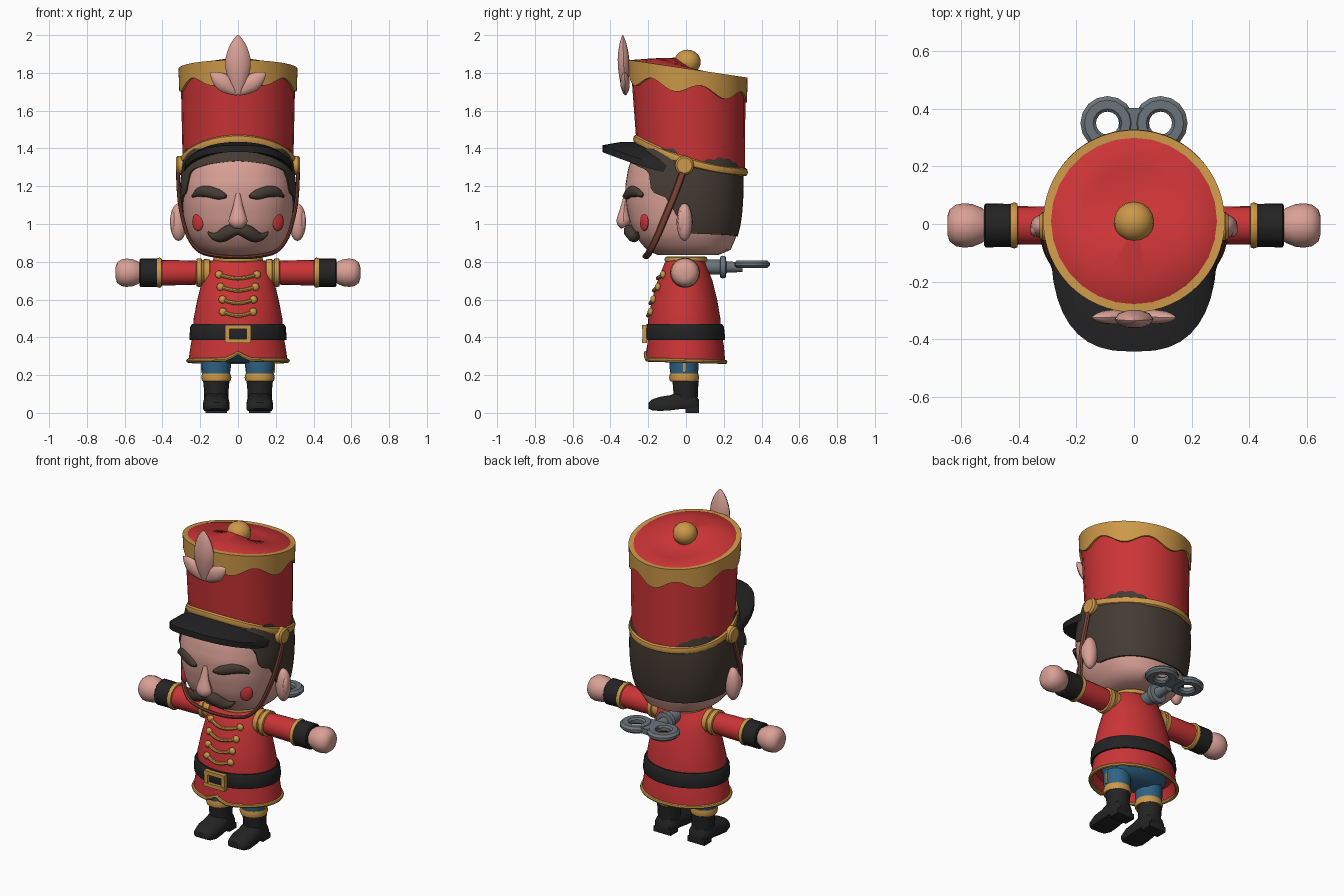
import bpy, bmesh, math
from mathutils import Vector, Matrix

if "Cube" in bpy.data.objects:
    bpy.data.objects.remove(bpy.data.objects["Cube"])

def mat(name, hexcol):
    m = bpy.data.materials.new(name)
    c = [int(hexcol[i:i + 2], 16) / 255 for i in (0, 2, 4)]
    m.diffuse_color = [((v + 0.055) / 1.055) ** 2.4 for v in c] + [1]
    m.use_nodes = True
    m.node_tree.nodes["Principled BSDF"].inputs["Base Color"].default_value = m.diffuse_color
    return m

RED, GOLD, SKIN = mat("red", "CB3436"), mat("gold", "CC9848"), mat("skin", "DAA196")
BLACK, HAIR, STRAP = mat("black", "232323"), mat("dark_brown", "453B33"), mat("strap_brown", "7F4738")
BLUE, STEEL = mat("blue", "2F6385"), mat("steel", "6C757B")
TAU = math.tau

def finish(name, bm, m):
    bmesh.ops.recalc_face_normals(bm, faces=bm.faces)
    me = bpy.data.meshes.new(name)
    bm.to_mesh(me)
    bm.free()
    me.materials.append(m)
    ob = bpy.data.objects.new(name, me)
    bpy.context.collection.objects.link(ob)
    return ob

def grid(name, rows, m, caps=True, loop=False):
    """Skin a list of closed rings; loop joins the last ring to the first."""
    bm = bmesh.new()
    vs = [[bm.verts.new(p) for p in r] for r in rows]
    n = len(vs[0])
    for a, b in zip(vs, vs[1:] + ([vs[0]] if loop else [])):
        for i in range(n):
            j = (i + 1) % n
            bm.faces.new((a[i], a[j], b[j], b[i]))
    if caps and not loop:
        bm.faces.new(vs[0])
        bm.faces.new(vs[-1])
    return finish(name, bm, m)

def smooth_path(pts, k, loop):
    """Catmull-Rom through tuples of any length."""
    n, out = len(pts), []
    g = lambda i: pts[i % n] if loop else pts[max(0, min(n - 1, i))]
    for i in range(n if loop else n - 1):
        for s in range(k):
            t = s / k
            out.append([0.5 * (2 * b + (c - a) * t + (2 * a - 5 * b + 4 * c - d) * t * t
                               + (3 * b - a - 3 * c + d) * t ** 3)
                        for a, b, c, d in zip(g(i - 1), g(i), g(i + 1), g(i + 2))])
    return out if loop else out + [list(pts[-1])]

def sweep(name, pts, m, k=4, n=10, up=(0, 0, 1), loop=False):
    """Tube through (x, y, z, width, height) points."""
    pts = smooth_path(pts, k, loop)
    P, N, rows = [Vector(p[:3]) for p in pts], len(pts), []
    for i, p in enumerate(pts):
        a, b = (P[i - 1], P[(i + 1) % N]) if loop else (P[max(0, i - 1)], P[min(N - 1, i + 1)])
        t = (b - a).normalized()
        side = t.cross(Vector(up)).normalized()
        nor = side.cross(t)
        rows.append([P[i] + side * max(p[3], .001) * math.cos(TAU * j / n)
                     + nor * max(p[4], .001) * math.sin(TAU * j / n) for j in range(n)])
    return grid(name, rows, m, loop=loop)

def lathe(name, prof, m, at=(0, 0, 0), axis='Z', n=20):
    """Revolve (radius, distance) pairs round an axis."""
    rows = []
    for r, d in prof:
        ring = [(r * math.cos(TAU * i / n), r * math.sin(TAU * i / n)) for i in range(n)]
        rows.append([Vector(at) + Vector({'X': (d, u, v), 'Y': (u, d, v), 'Z': (u, v, d)}[axis]) for u, v in ring])
    return grid(name, rows, m)

def ball(name, at, size, m, rot=0, seg=16):
    bm = bmesh.new()
    bmesh.ops.create_uvsphere(bm, u_segments=seg, v_segments=seg // 2 + 2, radius=1)
    bm.transform(Matrix.Translation(at) @ Matrix.Rotation(rot, 4, 'Z') @ Matrix.Diagonal((*size, 1)))
    return finish(name, bm, m)

def box(name, at, size, m):
    bm = bmesh.new()
    bmesh.ops.create_cube(bm, size=1)
    bm.transform(Matrix.Translation(at) @ Matrix.Diagonal((*size, 1)))
    return finish(name, bm, m)

# Profiles: (z, half width, front y, back y)
HEAD = [(.835, .15, -.15, .17), (.86, .205, -.205, .235), (.93, .26, -.265, .265), (1.0, .283, -.295, .283),
        (1.1, .296, -.316, .294), (1.2, .3, -.322, .297), (1.3, .29, -.305, .294), (1.4, .275, -.265, .275)]
COAT = [(.82, .11, -.09, .09), (.79, .165, -.115, .105), (.7, .19, -.15, .14), (.6, .215, -.18, .165),
        (.5, .235, -.2, .182), (.42, .238, -.2, .187), (.36, .25, -.205, .2), (.285, .263, -.213, .208)]

def dims(prof, z):
    prof = sorted(prof)
    z = max(prof[0][0], min(prof[-1][0], z))
    for a, b in zip(prof, prof[1:]):
        if z <= b[0]:
            t = (z - a[0]) / (b[0] - a[0])
            return [u + (v - u) * t for u, v in zip(a[1:], b[1:])]

def surf(prof, th, z, off=0, e=1.0):
    rx, yf, yb = dims(prof, z)
    s, c = math.sin(th), math.cos(th)
    f = lambda v: math.copysign(abs(v) ** e, v)
    return Vector(((rx + off) * f(s), (yf + yb) / 2 - ((yb - yf) / 2 + off) * f(c), z))

def front_y(prof, x, z, e=1.0):
    rx, yf, yb = dims(prof, z)
    s = min(1, abs(x) / rx) ** (1 / e)
    return (yf + yb) / 2 - (yb - yf) / 2 * math.sqrt(1 - s * s) ** e

ANG = [TAU * i / 48 for i in range(48)]
E = .86

# Head and hair cap
grid("head", [[surf(HEAD, t, .835 + .565 * i / 20, 0, E) for t in ANG] for i in range(21)], SKIN)
LINE = [(0, 1.335), (30, 1.315), (50, 1.29), (56, 1.27), (61, 1.17), (76, 1.14), (84, 1.05), (91, .95), (180, .935)]
def hairline(t):
    d = math.degrees(min(t, TAU - t))
    for (a, u), (b, v) in zip(LINE, LINE[1:]):
        if d <= b + 1e-6:
            return u + (v - u) * (d - a) / (b - a)
ANG2 = [TAU * i / 96 for i in range(96)]
grid("hair", [[surf(HEAD, t, (h := hairline(t)) + (1.4 - h) * max(0, i - 1) / 10, 0 if i == 0 else .008, E)
               for t in ANG2] for i in range(12)], HAIR)

# Face
def face(x, z, out, a, b):
    return (x, front_y(HEAD, x, z, E) - out, z, a, b)
sweep("nose", [(0, -.315, 1.16, .012, .012), (0, -.328, 1.08, .03, .022), (0, -.33, 1.015, .05, .04),
               (0, -.32, .985, .03, .025)], SKIN, up=(0, -1, 0))
for s in (-1, 1):
    sweep("eyebrow", [face(s * x, z, .003, w, .018) for x, z, w in
                      ((.06, 1.145, .008), (.1, 1.155, .026), (.16, 1.172, .03), (.205, 1.168, .025), (.235, 1.15, .008))],
          HAIR, up=(0, -1, 0))
    sweep("moustache", [face(s * x, z, .02, w, d) for x, z, w, d in
                        ((-.005, .968, .022, .025), (.04, .962, .036, .033), (.09, .935, .033, .03),
                         (.13, .935, .018, .018), (.16, .957, .004, .005))], HAIR, up=(0, -1, 0))
    ball("cheek", (s * .212, front_y(HEAD, .212, 1.01, E), 1.01), (.036, .014, .047), RED, s * .6)
    ball("ear", (s * .315, -.008, 1.01), (.045, .042, .1), SKIN)
    ball("inner_ear", (s * .342, -.022, 1.015), (.018, .022, .055), SKIN)

# Chin strap and its round studs
side = [(.318, -.015, 1.28), (.314, -.055, 1.17), (.3, -.1, 1.06), (.262, -.155, .93), (.2, -.192, .855), (.1, -.21, .83)]
pts = [(x, y, z, .01, .018) for x, y, z in side]
sweep("chin_strap", pts + [(0, -.215, .825, .01, .018)] + [(-p[0], *p[1:]) for p in reversed(pts)], STRAP, n=8,
      up=(0, -1, .4))
for s in (-1, 1):
    lathe("strap_stud", [(.05, s * .28), (.05, s * .318), (.04, s * .328)], GOLD, (0, -.008, 1.31), 'X')

# Tall hat
zbot = lambda c: 1.325 + .0875 * c + .0375 * c * c
ztop = lambda c: 1.822 + .047 * c
def hat(t, u, off=0, dz=0):
    c, r = math.cos(t), .293 + .011 * u
    return Vector(((r + off) * math.sin(t), .024 - .014 * u - (r - .005 + .006 * u + off) * c,
                   zbot(c) + (ztop(c) - zbot(c)) * u + dz))
HA = [TAU * i / 28 for i in range(28)]
rows = [[hat(t, u) for t in HA] for u in (0, .25, .5, .75, .97)]
rows += [[hat(t, 1, o, dz) for t in HA] for o, dz in ((-.016, 0), (-.12, .008), (-.25, .012))]
grid("hat", rows, RED)
BA = [TAU * i / 84 for i in range(84)]
def band(t, off, low):
    return hat(t, 1, off, -(.105 - .026 * math.cos(7 * t)) if low else 0)
grid("hat_band", [[band(t, o, l) for t in BA] for o, l in ((-.01, 1), (.008, 1), (.011, 0), (-.018, 0))],
     GOLD, loop=True)
sweep("hat_trim", [(*hat(t, 0, .002), .014, .022) for t in HA], GOLD, k=2, n=8, loop=True)
ball("hat_knob", (0, .008, 1.858), (.07, .07, .065), GOLD)

# Visor
rows = []
for i in range(-10, 11):
    a = math.pi / 2 * i / 10
    s, c = math.sin(a), math.cos(a)
    f = lambda v: math.copysign(abs(v) ** .75, v)
    inn, out = Vector((.275 * s, .02 - .27 * c, zbot(c) - .015)), Vector((.29 * f(s), -.03 - .413 * f(c), 1.295 + .122 * c))
    dn = Vector((0, 0, -.036))
    rows.append([inn, (inn + out) / 2 + Vector((0, 0, .008 * c)), out, out + dn, inn + dn * 1.4])
grid("visor", rows, BLACK)

# Plume
def leaf(base, tip, w, d):
    b, t = Vector(base), Vector(tip)
    sweep("plume", [(*b.lerp(t, u), w * k, d * k) for u, k in
                    ((0, .25), (.15, .62), (.4, .97), (.6, 1), (.8, .72), (.93, .36), (1, .05))], SKIN, k=2, up=(0, -1, 0))
leaf((0, -.325, 1.69), (0, -.335, 2.0), .066, .032)
for s in (-1, 1):
    leaf((0, -.32, 1.69), (s * .145, -.325, 1.8), .045, .025)

# Coat with a notched hem
def hem(t):
    p = surf(COAT, t, .285)
    p.z = .276 + .006 * math.cos(t) + (.035 * max(0, 1 - abs(p.x) / .06) if math.cos(t) > 0 else 0)
    return p
rows = [[surf(COAT, t, r[0]) for t in ANG] for r in COAT[:-1]] + [[hem(t) for t in ANG]]
rows.append([surf(COAT, t, .34, -.02) for t in ANG])
grid("coat", rows, RED)
sweep("coat_hem", [(*hem(t), .011, .011) for t in ANG], GOLD, k=1, n=8, loop=True)
sweep("collar", [(.118 * math.sin(t), -.1 * math.cos(t), .812, .014, .016) for t in ANG], GOLD, k=1, n=8, loop=True)
grid("belt", [[surf(COAT, t, z, o) for t in ANG] for z, o in
              ((.385, -.01), (.385, .01), (.4, .016), (.455, .016), (.47, .008), (.47, -.01))], BLACK)
for s in (-1, 1):
    box("buckle_side", (s * .058, -.219, .418), (.024, .024, .096), GOLD)
    box("buckle_bar", (0, -.222, .418 + s * .037), (.14, .024, .022), GOLD)

# Braided fastenings with buttons
for z, w in ((.732, .1), (.667, .092), (.6, .082), (.535, .08)):
    sweep("braid", [(x * w, front_y(COAT, x * w, z - d) - .005, z - d, .01, .01) for x, d in
                    ((-1, 0), (-.5, .014), (0, .02), (.5, .014), (1, 0))], GOLD, n=8)
    for s in (-1, 1):
        ball("button", (s * w, front_y(COAT, w, z) - .006, z), (.021, .016, .021), GOLD, seg=12)

for s in (-1, 1):
    # Arms
    X = lambda prof: [(r, s * d) for r, d in prof]
    at = (0, -.005, .742)
    lathe("sleeve", X([(.05, .1), (.062, .18), (.066, .3), (.067, .415)]), RED, at, 'X')
    lathe("epaulette", X([(.055, .14), (.071, .15), (.073, .18), (.068, .183), (.068, .19), (.075, .193),
                          (.074, .218), (.06, .222)]), GOLD, at, 'X')
    lathe("cuff_ring", X([(.06, .402), (.076, .405), (.08, .415), (.076, .428), (.06, .431)]), GOLD, at, 'X')
    lathe("cuff", X([(.07, .425), (.075, .43), (.076, .515), (.068, .521), (.05, .515)]), BLACK, at, 'X')
    lathe("hand", X([(.045, .505), (.062, .53), (.074, .56), (.077, .59), (.072, .618), (.055, .64), (.03, .648)]),
          SKIN, at, 'X', 14)

    # Legs
    lx = s * .115
    lathe("trouser_leg", [(.07, .19), (.077, .24), (.078, .34)], BLUE, (lx, -.01, 0))
    box("trouser_stripe", (lx + s * .077, -.01, .25), (.008, .014, .07), GOLD)
    lathe("boot_band", [(.06, .166), (.075, .168), (.08, .188), (.075, .208), (.06, .21)], GOLD, (lx, -.01, 0))
    lathe("boot_shaft", [(.06, .03), (.064, .08), (.066, .13), (.07, .17)], BLACK, (lx, -.002, 0))
    foot = []
    for y, w, z0, z1 in ((.068, .045, .025, .07), (.05, .06, .02, .1), (-.03, .066, .02, .12), (-.08, .069, .014, .096),
                         (-.14, .07, .01, .086), (-.18, .058, .014, .072), (-.198, .035, .022, .055)):
        foot.append([(lx + w * u, y, z0 + (z1 - z0) * v) for u, v in
                     ((-.9, 0), (.9, 0), (1, .15), (1, .5), (.8, .82), (.4, .98), (-.4, .98), (-.8, .82), (-1, .5), (-1, .15))])
    grid("boot_foot", foot, BLACK)
    box("boot_heel", (lx, .033, .016), (.116, .07, .032), BLACK)

# Hips under the skirt
grid("trouser_seat", [[(rx * math.sin(t), -.005 - ry * math.cos(t), z) for t in ANG]
                      for z, rx, ry in ((.265, .12, .06), (.285, .18, .09), (.31, .2, .12), (.345, .21, .14))], BLUE)

# Wind-up key
lathe("key_shaft", [(.04, .08), (.04, .18), (.03, .22), (.027, .3)], STEEL, (0, 0, .772), 'Y', 14)
lathe("key_collar", [(.03, .178), (.058, .182), (.062, .195), (.058, .21), (.03, .214)], STEEL, (0, 0, .772), 'Y', 14)
box("key_bridge", (0, .338, .787), (.1, .13, .034), STEEL)
for s in (-1, 1):
    lathe("key_bow", [(.04, -.01), (.05, -.02), (.08, -.02), (.094, -.007), (.094, .007), (.08, .02), (.05, .02),
                      (.04, .01), (.04, -.01)], STEEL, (s * .092, .35, .787), 'Z', 16)
    ob = bpy.context.view_layer.objects
for ob in bpy.data.objects:
    if ob.name.startswith("key_bow"):
        # leave the ring open by removing the two end caps
        bm = bmesh.new()
        bm.from_mesh(ob.data)
        bmesh.ops.delete(bm, geom=[f for f in bm.faces if len(f.verts) > 4], context='FACES_ONLY')
        bmesh.ops.remove_doubles(bm, verts=bm.verts, dist=1e-5)
        bmesh.ops.recalc_face_normals(bm, faces=bm.faces)
        bm.to_mesh(ob.data)
        bm.free()
    ob.select_set(True)
    bpy.context.view_layer.objects.active = ob
bpy.ops.object.shade_smooth_by_angle(angle=math.radians(40))
